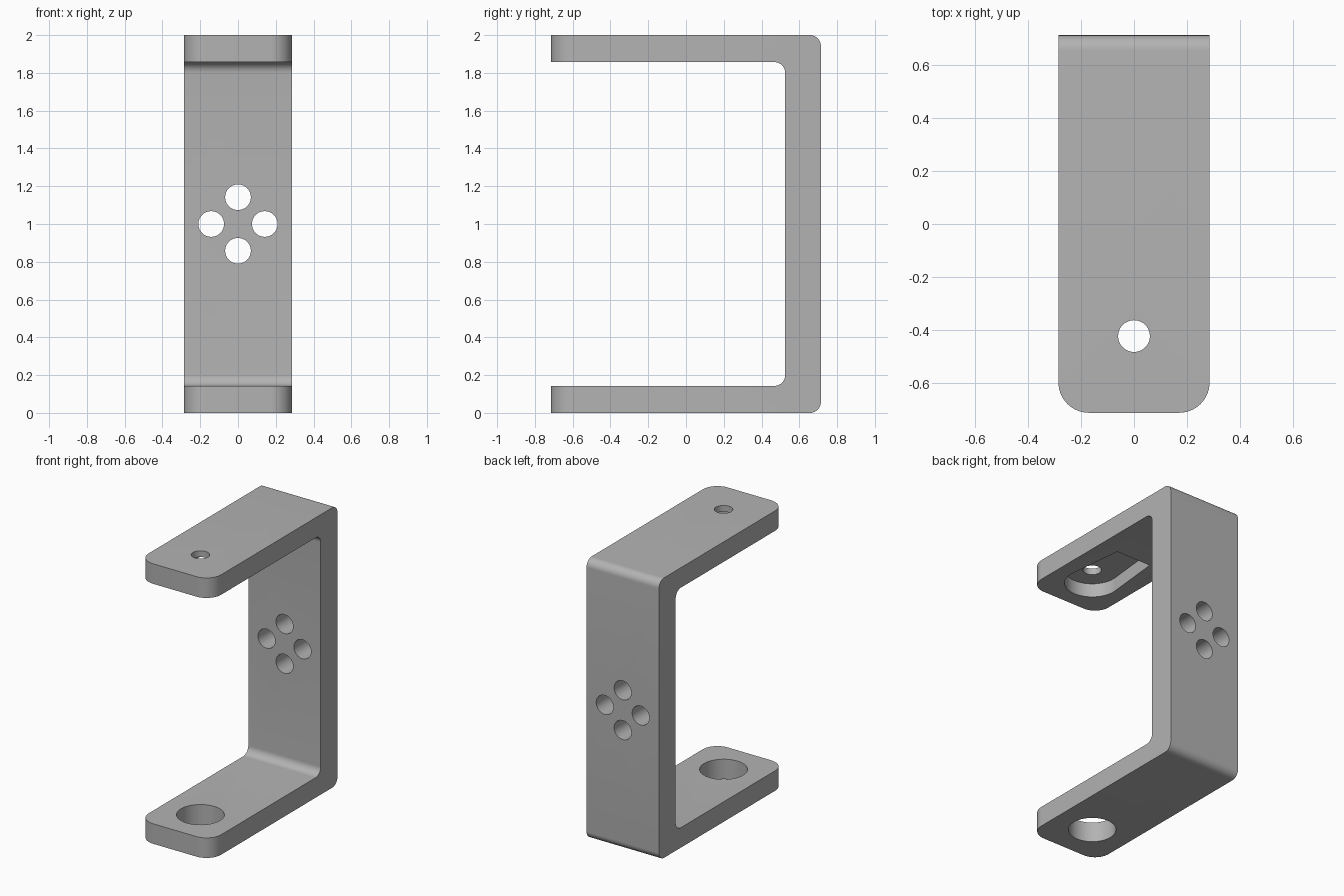
import bpy
import bmesh
from math import acos, atan2, cos, hypot, pi, radians, sin
from mathutils import Vector

default = bpy.data.objects.get("Cube")
if default:
    bpy.data.objects.remove(default, do_unlink=True)

# Main dimensions
HALF_W, HALF_D, HEIGHT = 0.286, 0.714, 2.0
ARM, WALL_Y = 0.143, 0.525
BEND, TIP = 0.057, 0.115
PIVOT_Y = -0.424
POCKET_R, POCKET_FLOOR = 0.18, 1.955

grey = bpy.data.materials.new("Plain grey")
grey.use_nodes = True
grey.diffuse_color = (0.45, 0.45, 0.45, 1)
grey.node_tree.nodes["Principled BSDF"].inputs["Base Color"].default_value = grey.diffuse_color


def fillet(corners, steps=10):
    """Round each (a, b, radius) corner of an outline."""
    out = []
    for i, (a, b, r) in enumerate(corners):
        p = Vector((a, b))
        if not r:
            out.append(p)
            continue
        to_prev = (Vector(corners[i - 1][:2]) - p).normalized()
        to_next = (Vector(corners[(i + 1) % len(corners)][:2]) - p).normalized()
        centre = p + (to_prev + to_next) * r
        for k in range(steps + 1):
            t = k / steps * pi / 2
            out.append(centre - to_next * r * cos(t) - to_prev * r * sin(t))
    return out


def arc(ca, cb, r, start=0, end=2 * pi, steps=48):
    return [Vector((ca + r * cos(start + (end - start) * k / steps),
                    cb + r * sin(start + (end - start) * k / steps))) for k in range(steps)]


def prism(name, outline, axis, low, high):
    """Extrude an outline along the x, y or z axis."""
    place = {"x": lambda p, h: (h, p.x, p.y),
             "y": lambda p, h: (p.x, h, p.y),
             "z": lambda p, h: (p.x, p.y, h)}[axis]
    bm = bmesh.new()
    bottom = [bm.verts.new(place(p, low)) for p in outline]
    top = [bm.verts.new(place(p, high)) for p in outline]
    bm.faces.new(bottom)
    bm.faces.new(top)
    for i in range(len(outline)):
        j = (i + 1) % len(outline)
        bm.faces.new((bottom[i], bottom[j], top[j], top[i]))
    bmesh.ops.recalc_face_normals(bm, faces=bm.faces)
    mesh = bpy.data.meshes.new(name)
    bm.to_mesh(mesh)
    bm.free()
    mesh.materials.append(grey)
    obj = bpy.data.objects.new(name, mesh)
    bpy.context.collection.objects.link(obj)
    return obj


def combine(body, tool, operation):
    """Apply a boolean and discard the helper."""
    bpy.context.view_layer.objects.active = body
    mod = body.modifiers.new(tool.name, "BOOLEAN")
    mod.object, mod.operation, mod.solver = tool, operation, "EXACT"
    bpy.ops.object.modifier_apply(modifier=mod.name)
    bpy.data.objects.remove(tool, do_unlink=True)


# C-shaped body with rounded bends
side = fillet([
    (-HALF_D, 0, 0), (HALF_D, 0, BEND), (HALF_D, HEIGHT, BEND), (-HALF_D, HEIGHT, 0),
    (-HALF_D, HEIGHT - ARM, 0), (WALL_Y, HEIGHT - ARM, BEND),
    (WALL_Y, ARM, BEND), (-HALF_D, ARM, 0)])
bracket = prism("bracket", side, "x", -HALF_W, HALF_W)

# Rounded arm tips
plan = fillet([(-HALF_W, -HALF_D, TIP), (HALF_W, -HALF_D, TIP),
               (HALF_W, 1, 0), (-HALF_W, 1, 0)], 14)
for sign in (-1, 1):
    corner = [Vector((sign * (HALF_W + 0.1), -HALF_D - 0.1)),
              Vector((sign * (HALF_W + 0.1), -HALF_D + TIP))]
    centre = Vector((sign * (HALF_W - TIP), -HALF_D + TIP))
    corner += [centre + Vector((sign * cos(t), -sin(t))) * TIP
               for t in [k / 14 * pi / 2 for k in range(15)]]
    corner.append(Vector((centre.x, -HALF_D - 0.1)))
    combine(bracket, prism("tip_cutter", corner, "z", -0.1, HEIGHT + 0.1), "DIFFERENCE")

# Pivot holes in the lower and upper arms
combine(bracket, prism("lower_hole", arc(0, PIVOT_Y, 0.155), "z", -0.1, 0.3), "DIFFERENCE")
combine(bracket, prism("upper_hole", arc(0, PIVOT_Y, 0.06), "z", 1.7, 2.1), "DIFFERENCE")

# Tapered pocket under the upper arm: a round lobe with tangent sides
end_x, end_y = 0.138, 0.418
tangent = atan2(end_y, end_x) - acos(POCKET_R / hypot(end_x, end_y))
pocket = arc(0, PIVOT_Y, POCKET_R, pi - tangent, 2 * pi + tangent, 36)
pocket += [Vector((POCKET_R * cos(tangent), PIVOT_Y + POCKET_R * sin(tangent))),
           Vector((end_x, PIVOT_Y + end_y)), Vector((-end_x, PIVOT_Y + end_y))]
combine(bracket, prism("pocket", pocket, "z", 1.7, POCKET_FLOOR), "DIFFERENCE")

# Four mounting holes through the back wall
for i in range(4):
    x, z = 0.142 * cos(i * pi / 2), 1 + 0.142 * sin(i * pi / 2)
    combine(bracket, prism("mount_hole", arc(x, z, 0.068, steps=40), "y", 0.3, 0.9), "DIFFERENCE")

bpy.ops.object.select_all(action="DESELECT")
bracket.select_set(True)
bpy.context.view_layer.objects.active = bracket
bpy.ops.object.shade_smooth_by_angle(angle=radians(30))
